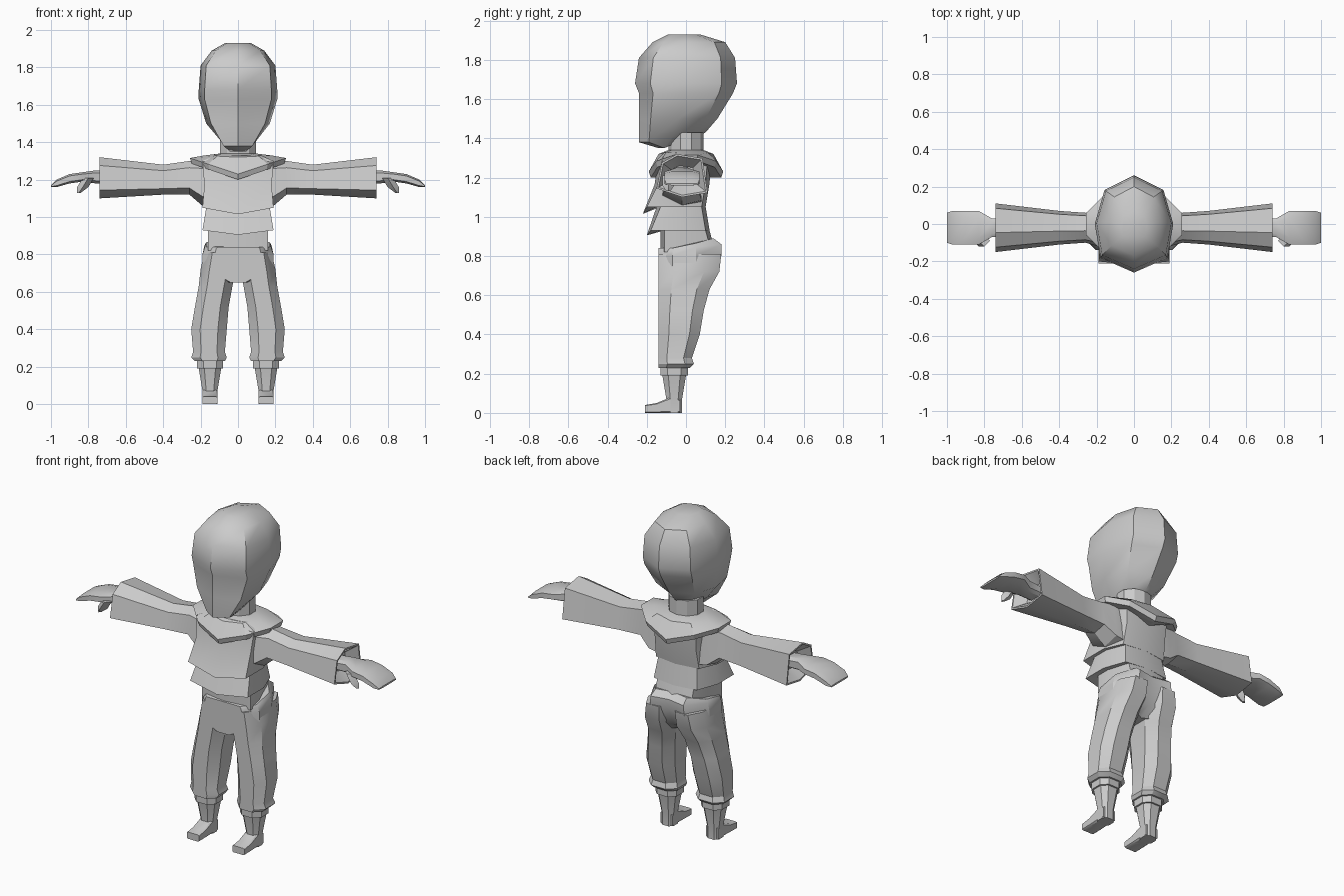
import bpy
import bmesh
from math import sin, cos, pi, radians

cube = bpy.data.objects.get("Cube")
if cube:
    bpy.data.objects.remove(cube, do_unlink=True)

grey = (0.6, 0.6, 0.6, 1)
clay = bpy.data.materials.new("clay_grey")
clay.use_nodes = True
clay.diffuse_color = grey
clay.node_tree.nodes["Principled BSDF"].inputs["Base Color"].default_value = grey


def loft(name, rings, angle=30):
    """Skin a stack of equal-length rings and cap both ends."""
    bm = bmesh.new()
    rows = [[bm.verts.new(point) for point in ring] for ring in rings]
    for low, high in zip(rows, rows[1:]):
        for i in range(len(low)):
            bm.faces.new((low[i - 1], low[i], high[i], high[i - 1]))
    bm.faces.new(rows[0])
    bm.faces.new(rows[-1])
    bmesh.ops.recalc_face_normals(bm, faces=bm.faces)
    mesh = bpy.data.meshes.new(name)
    bm.to_mesh(mesh)
    bm.free()
    mesh.materials.append(clay)
    obj = bpy.data.objects.new(name, mesh)
    bpy.context.collection.objects.link(obj)
    bpy.ops.object.select_all(action='DESELECT')
    obj.select_set(True)
    bpy.context.view_layer.objects.active = obj
    bpy.ops.object.shade_smooth_by_angle(angle=radians(angle))


def pair(name, rings):
    """Build a left part and its mirrored right twin."""
    loft("left_" + name, rings)
    loft("right_" + name, [[(-x, y, z) for x, y, z in ring] for ring in rings])


def symmetric(*half):
    """Close a half ring that runs from front centre to back centre."""
    return list(half) + [(-x, y, z) for x, y, z in reversed(half[1:-1])]


def lerp(start, end, factor):
    return start + (end - start) * factor


def chamfered(cut):
    """Unit square with its four corners cut off."""
    far = 1 - cut
    return [(cut, 0), (far, 0), (1, cut), (1, far), (far, 1), (cut, 1), (0, far), (0, cut)]


def across(template, x, depth, bottom, top):
    """Section of an arm, which runs along x."""
    centre = -0.02
    return [(x, lerp(centre - depth, centre + depth, u), lerp(bottom, top, v))
            for u, v in template]


def upright(template, z, inner, outer, front, back):
    """Section of a leg, which runs along z."""
    return [(lerp(inner, outer, u), lerp(front, back, v), z) for u, v in template]


def drape(width, depth, z, lift=0):
    """Ten-sided ring whose sides sit higher than its front and back points."""
    steps = [pi * i / 5 for i in range(6)]
    return symmetric(*[(width * sin(a), -depth * cos(a), z + lift * sin(a)) for a in steps])


# Head: ridged face plate, full sides and a pointed back
def head_ring(z, width, front, back, rise=0):
    corner = lerp(front, back, 0.15)
    side = lerp(front, back, 0.5)
    rear = lerp(front, back, 0.85)
    return symmetric((0, front, z), (width * 0.85, corner, z), (width, side, z + rise / 2),
                     (width * 0.75, rear, z + rise), (0, back, z + rise))


loft("head", [
    head_ring(1.35, 0.05, -0.14, 0.06, rise=0.06),
    head_ring(1.38, 0.09, -0.24, 0.1, rise=0.05),
    head_ring(1.5, 0.17, -0.24, 0.16),
    head_ring(1.63, 0.21, -0.24, 0.24),
    head_ring(1.68, 0.21, -0.26, 0.26),
    head_ring(1.81, 0.2, -0.24, 0.25),
    head_ring(1.89, 0.14, -0.17, 0.2),
    head_ring(1.93, 0.07, -0.09, 0.07),
], angle=38)

# Neck and shawl collar, which dips to a point at front and back
loft("neck", [drape(0.1, 0.09, z) for z in (1.28, 1.43)])
loft("collar", [
    drape(0.16, 0.12, 1.2, lift=0.08),
    drape(0.26, 0.18, 1.2, lift=0.09),
    drape(0.27, 0.19, 1.23, lift=0.09),
    drape(0.19, 0.14, 1.32, lift=0.01),
    drape(0.1, 0.09, 1.34),
], angle=25)


# Jacket: two overhanging front flaps, dipping in the middle, over a plain waist
def torso_ring(z, width, front, back):
    dip = max(0, -front - 0.15) / 2
    return symmetric((0, front, z - dip), (width, front + 0.02, z), (width, -0.03, z),
                     (width * 0.75, back - 0.02, z), (0, back, z))


loft("jacket", [
    torso_ring(0.82, 0.16, -0.13, 0.15),
    torso_ring(0.93, 0.16, -0.13, 0.12),
    torso_ring(0.93, 0.19, -0.2, 0.12),
    torso_ring(1.05, 0.17, -0.15, 0.1),
    torso_ring(1.05, 0.19, -0.22, 0.1),
    torso_ring(1.17, 0.18, -0.16, 0.12),
    torso_ring(1.3, 0.19, -0.14, 0.13),
    torso_ring(1.33, 0.12, -0.12, 0.11),
])

# Sleeves: flared, with a hollow opening at the cuff
sleeve = [(0.4, 1), (0.1, 0.8), (0, 0.2), (0.5, 0), (1, 0.1), (0.9, 0.9)]
pair("sleeve", [across(sleeve, *section) for section in (
    (0.13, 0.1, 1.05, 1.3),
    (0.19, 0.1, 1.06, 1.31),
    (0.26, 0.08, 1.12, 1.3),
    (0.4, 0.09, 1.12, 1.28),
    (0.74, 0.13, 1.1, 1.32),
    (0.74, 0.12, 1.11, 1.31),
    (0.68, 0.07, 1.16, 1.26),
)])

# Hands: drooping mitten with a small hanging thumb
mitten = chamfered(0.2)
pair("hand", [across(mitten, *section) for section in (
    (0.67, 0.05, 1.18, 1.24),
    (0.76, 0.05, 1.18, 1.25),
    (0.83, 0.09, 1.19, 1.24),
    (0.9, 0.09, 1.18, 1.23),
    (0.97, 0.09, 1.16, 1.2),
    (1, 0.08, 1.16, 1.17),
)])


def thumb_ring(x, z, size):
    return [(x + size * cos(a), size * sin(a) - 0.09, z) for a in (0, pi / 2, pi, -pi / 2)]


pair("thumb", [thumb_ring(0.8, 1.21, 0.03), thumb_ring(0.83, 1.16, 0.03),
               thumb_ring(0.85, 1.13, 0.01)])


# Trousers: shared hips with a shallow crease at the back
def hip_ring(z, width, back, rise=0):
    front = -0.14
    return symmetric((0, front, z), (width * 0.65, front, z), (width, front / 2, z),
                     (width, 0.05, z + rise / 2), (width * 0.6, back, z + rise),
                     (0, back - 0.02, z + rise))


loft("trouser_hips", [
    hip_ring(0.65, 0.06, 0.08),
    hip_ring(0.7, 0.19, 0.14),
    hip_ring(0.8, 0.19, 0.18),
    hip_ring(0.83, 0.18, 0.18, rise=0.03),
    hip_ring(0.84, 0.17, 0.14, rise=0.05),
])

# Trouser legs, baggy above a gathered cuff
limb = chamfered(0.25)
pair("trouser_leg", [upright(limb, z, inner, outer, -0.14, back)
                     for z, inner, outer, back in (
    (0.23, 0.07, 0.23, 0.02),
    (0.25, 0.06, 0.25, 0.04),
    (0.28, 0.07, 0.24, 0.03),
    (0.4, 0.06, 0.25, 0.07),
    (0.52, 0.05, 0.23, 0.09),
    (0.63, 0.03, 0.21, 0.12),
    (0.72, 0.01, 0.2, 0.17),
    (0.81, 0.01, 0.18, 0.18),
)])

# Boots: banded top, narrow ankle, wedge toe
pair("boot", [upright(limb, z, 0.15 - size, 0.15 + size, -0.06 - size, size - 0.06)
              for z, size in ((0, 0.04), (0.07, 0.04), (0.19, 0.06), (0.19, 0.07), (0.26, 0.07))])
pair("toe", [[(lerp(0.11, 0.19, u), y, top * v) for u, v in chamfered(0.1)]
             for y, top in ((-0.21, 0.04), (-0.15, 0.05), (-0.08, 0.08), (-0.03, 0.07))])
